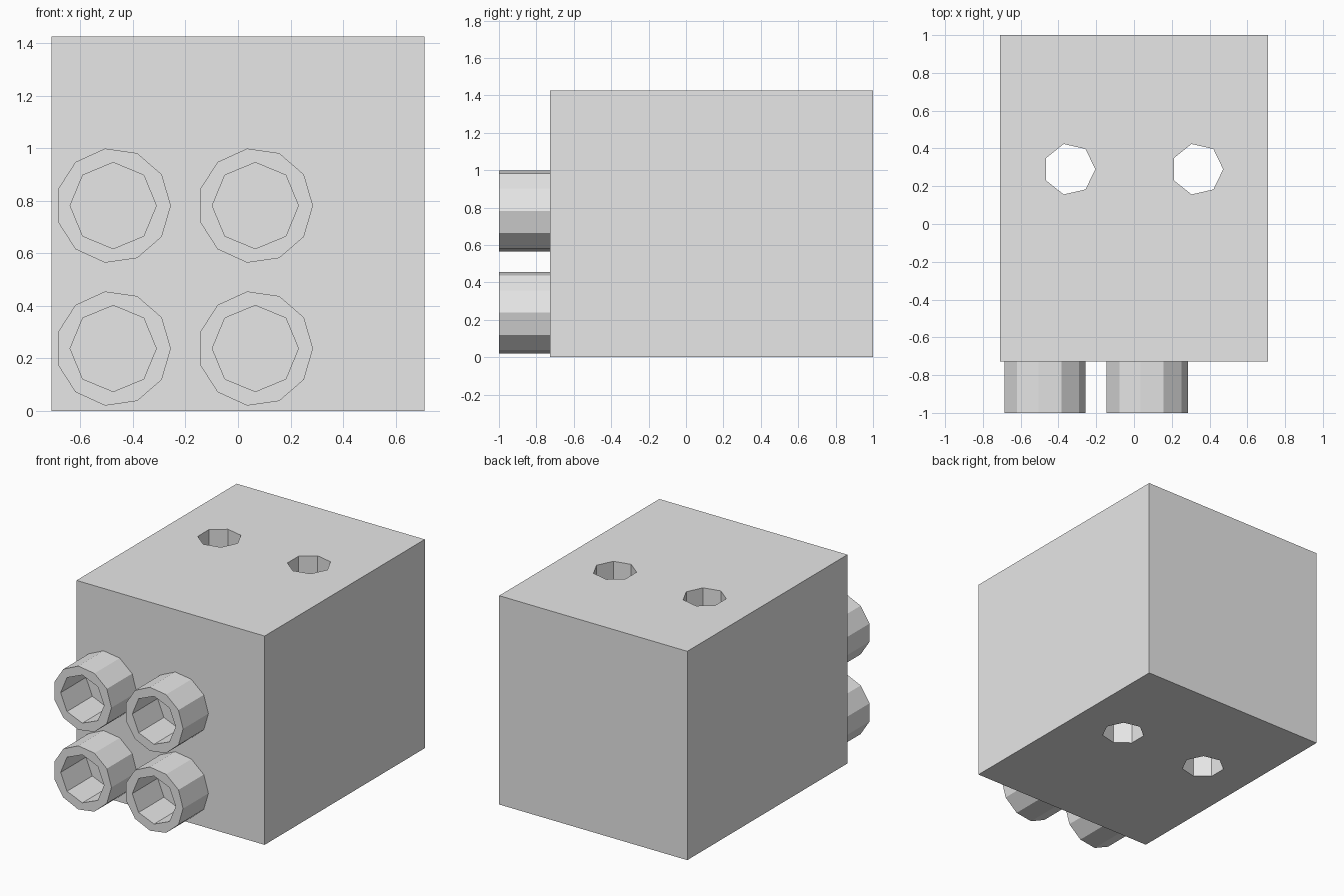
import bpy
import math

cube = bpy.data.objects.get("Cube")
if cube:
    bpy.data.objects.remove(cube, do_unlink=True)

grey = bpy.data.materials.new("plain_grey")
grey.use_nodes = True
colour = (0.8, 0.8, 0.8, 1)
grey.diffuse_color = colour
grey.node_tree.nodes["Principled BSDF"].inputs["Base Color"].default_value = colour


def prism(name, sides, radius, depth, location, facing_front=False):
    """Flat-sided prism with one corner pointing to +x."""
    bpy.ops.mesh.primitive_cylinder_add(vertices=sides, radius=radius, depth=depth)
    obj = bpy.context.object
    obj.name = name
    # Turn the first corner to +x
    mesh = obj.data
    for i in range(sides):
        a = math.tau * i / sides
        for v, z in ((mesh.vertices[2 * i], -depth / 2), (mesh.vertices[2 * i + 1], depth / 2)):
            v.co = (radius * math.cos(a), -radius * math.sin(a), z)
    obj.location = location
    if facing_front:
        obj.rotation_euler.x = math.pi / 2
    mesh.materials.append(grey)
    return obj


def cut(obj, cutter):
    """Subtract the cutter from the object and discard it."""
    cutter.hide_render = True
    mod = obj.modifiers.new("hole", 'BOOLEAN')
    mod.operation = 'DIFFERENCE'
    mod.solver = 'EXACT'
    mod.object = cutter
    bpy.context.view_layer.objects.active = obj
    bpy.ops.object.modifier_apply(modifier=mod.name)
    bpy.data.objects.remove(cutter, do_unlink=True)


# Body block
front, back, height, width = -0.727, 1.0, 1.425, 1.42
bpy.ops.mesh.primitive_cube_add(size=1, location=(0, (front + back) / 2, height / 2))
body = bpy.context.object
body.name = "body_block"
body.scale = (width, back - front, height)
bpy.ops.object.transform_apply(location=False, rotation=False, scale=True)
body.data.materials.append(grey)

# Two vertical holes right through the block
for x in (-0.342, 0.335):
    cut(body, prism("hole_cutter", 7, 0.137, 2, (x, 0.29, height / 2)))

# Four hollow tubes on the front
length = front + 1
for row, z in (("lower", 0.238), ("upper", 0.782)):
    for side, x in (("right", -0.475), ("left", 0.066)):
        centre = (x, front - length / 2, z)
        tube = prism(f"{row}_{side}_tube", 11, 0.2195, length, centre, True)
        cut(tube, prism("bore_cutter", 8, 0.164, length * 2, centre, True))
